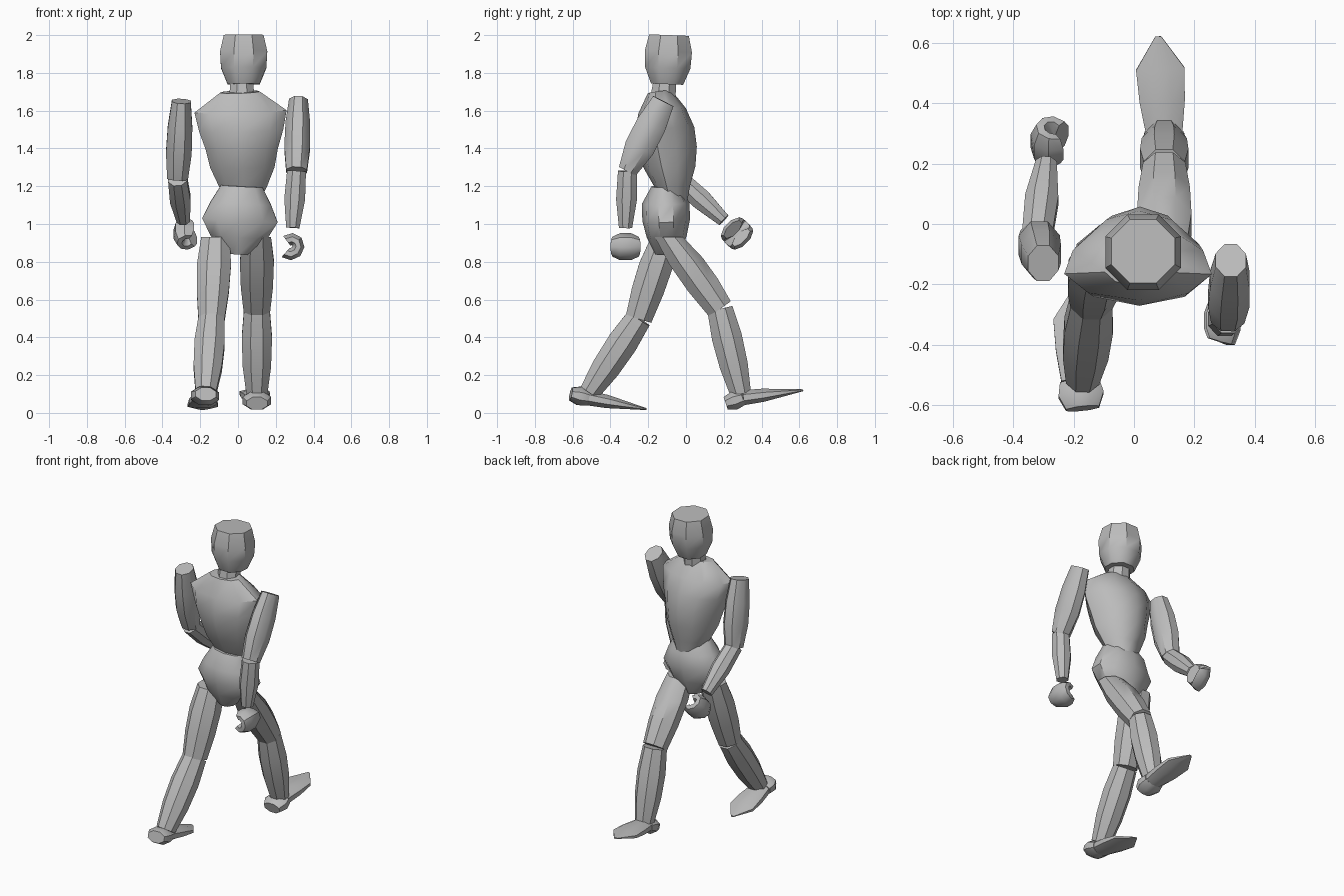
import bpy
import bmesh
import math
from mathutils import Vector

if "Cube" in bpy.data.objects:
    bpy.data.objects.remove(bpy.data.objects["Cube"], do_unlink=True)

GREY = (0.5, 0.5, 0.5, 1)
material = bpy.data.materials.new("plain grey")
material.use_nodes = True
material.diffuse_color = GREY
material.node_tree.nodes["Principled BSDF"].inputs["Base Color"].default_value = GREY

SIDEWAYS = Vector((1, 0, 0))
UPWARDS = Vector((0, 0, 1))


def loft(name, rings, reference=SIDEWAYS, sides=8, taper=0):
    """Skin elliptical rings, each (centre, facing, width, depth), and cap both ends."""
    mesh = bpy.data.meshes.new(name)
    bm = bmesh.new()
    grow = 1 / math.cos(math.pi / sides)
    loops = []
    for centre, facing, width, depth in rings:
        facing = facing.normalized()
        across = (reference - facing * reference.dot(facing)).normalized()
        forward = facing.cross(across)
        loop = []
        for corner in range(sides):
            angle = math.tau * (corner + 0.5) / sides
            cosine, sine = math.cos(angle), math.sin(angle)
            offset = across * cosine * width * (1 - taper * sine) + forward * sine * depth
            loop.append(bm.verts.new(centre + offset * grow))
        loops.append(loop)
    for lower, upper in zip(loops, loops[1:]):
        for corner in range(sides):
            following = (corner + 1) % sides
            bm.faces.new((lower[corner], lower[following], upper[following], upper[corner]))
    bm.faces.new(loops[0])
    bm.faces.new(loops[-1])
    bmesh.ops.recalc_face_normals(bm, faces=bm.faces)
    bm.to_mesh(mesh)
    bm.free()
    mesh.materials.append(material)
    part = bpy.data.objects.new(name, mesh)
    bpy.context.collection.objects.link(part)
    bpy.ops.object.select_all(action="DESELECT")
    bpy.context.view_layer.objects.active = part
    part.select_set(True)
    bpy.ops.object.shade_smooth_by_angle(angle=math.radians(42))


def segment(name, start, end, widths, depths=None, start_facing=None, **options):
    """Straight body segment with evenly spaced rings between two joints."""
    start, end = Vector(start), Vector(end)
    path = (end - start).normalized()
    first_facing = start_facing or path
    rings = []
    for index, (width, depth) in enumerate(zip(widths, depths or widths)):
        along = index / (len(widths) - 1)
        rings.append((start.lerp(end, along), first_facing.lerp(path, along), width, depth))
    loft(name, rings, **options)


def hand(name, wrist, palm, inward):
    """Half-closed hand: a thick hook curled around the palm, open towards the body."""
    wrist, palm = Vector(wrist), Vector(palm)
    down = (palm - wrist).normalized()
    radius = 0.04
    rings = []
    for step in range(-3, 4):
        angle = step * 0.75
        centre = palm + (down * math.sin(angle) - inward * math.cos(angle)) * radius
        facing = down * math.cos(angle) + inward * math.sin(angle)
        rings.append((centre, facing, radius * (1 + math.cos(angle / 2)), radius * 0.8))
    loft(name, rings, reference=inward.cross(down))


# Head, neck and trunk
segment("head", (0.03, -0.1, 1.74), (0.03, -0.09, 2), (0.085, 0.12, 0.125, 0.105))
segment("neck", (0.02, -0.13, 1.6), (0.02, -0.11, 1.77), (0.07, 0.06))
segment("chest", (0.03, -0.06, 1.1), (0.01, -0.14, 1.7),
        widths=(0.07, 0.12, 0.16, 0.18, 0.21, 0.23, 0.1),
        depths=(0.06, 0.09, 0.13, 0.15, 0.15, 0.12, 0.06),
        start_facing=UPWARDS, sides=10, taper=0.2)
segment("pelvis", (0, -0.1, 0.84), (0.02, -0.11, 1.2),
        widths=(0.05, 0.15, 0.2, 0.16, 0.11),
        depths=(0.06, 0.1, 0.12, 0.12, 0.07), sides=10)

# Joints of the two sides in mid-stride: left leg and right arm lead
LEFT = dict(shoulder=(0.32, -0.12, 1.65), elbow=(0.31, -0.31, 1.28),
            wrist=(0.29, -0.32, 0.98), palm=(0.28, -0.32, 0.88),
            hip=(0.1, -0.09, 0.93), knee=(0.1, 0.18, 0.55), ankle=(0.1, 0.29, 0.1),
            heel=(0.1, 0.21, 0.05), instep=(0.1, 0.3, 0.08), toe=(0.08, 0.62, 0.12))
RIGHT = dict(shoulder=(-0.3, -0.13, 1.65), elbow=(-0.32, -0.04, 1.24),
             wrist=(-0.29, 0.2, 1.02), palm=(-0.27, 0.27, 0.95),
             hip=(-0.12, -0.11, 0.93), knee=(-0.14, -0.25, 0.5), ankle=(-0.17, -0.51, 0.11),
             heel=(-0.17, -0.61, 0.1), instep=(-0.18, -0.52, 0.08), toe=(-0.19, -0.21, 0.02))

# Limbs, with the same girths on both sides
for side, joints, inward in (("left", LEFT, -SIDEWAYS), ("right", RIGHT, SIDEWAYS)):
    segment(side + "_upper_arm", joints["shoulder"], joints["elbow"],
            widths=(0.05, 0.065, 0.068, 0.055), depths=(0.06, 0.08, 0.08, 0.05))
    segment(side + "_forearm", joints["elbow"], joints["wrist"], (0.05, 0.055, 0.035))
    hand(side + "_hand", joints["wrist"], joints["palm"], inward)
    segment(side + "_thigh", joints["hip"], joints["knee"], (0.075, 0.09, 0.085, 0.07),
            start_facing=-UPWARDS)
    segment(side + "_shin", joints["knee"], joints["ankle"], (0.068, 0.08, 0.075, 0.055))
    segment(side + "_heel", joints["heel"], joints["instep"],
            widths=(0.055, 0.075, 0.065), depths=(0.035, 0.05, 0.04))
    segment(side + "_foot", joints["instep"], joints["toe"],
            widths=(0.06, 0.075, 0.08, 0.01), depths=(0.04, 0.035, 0.02, 0.005))
